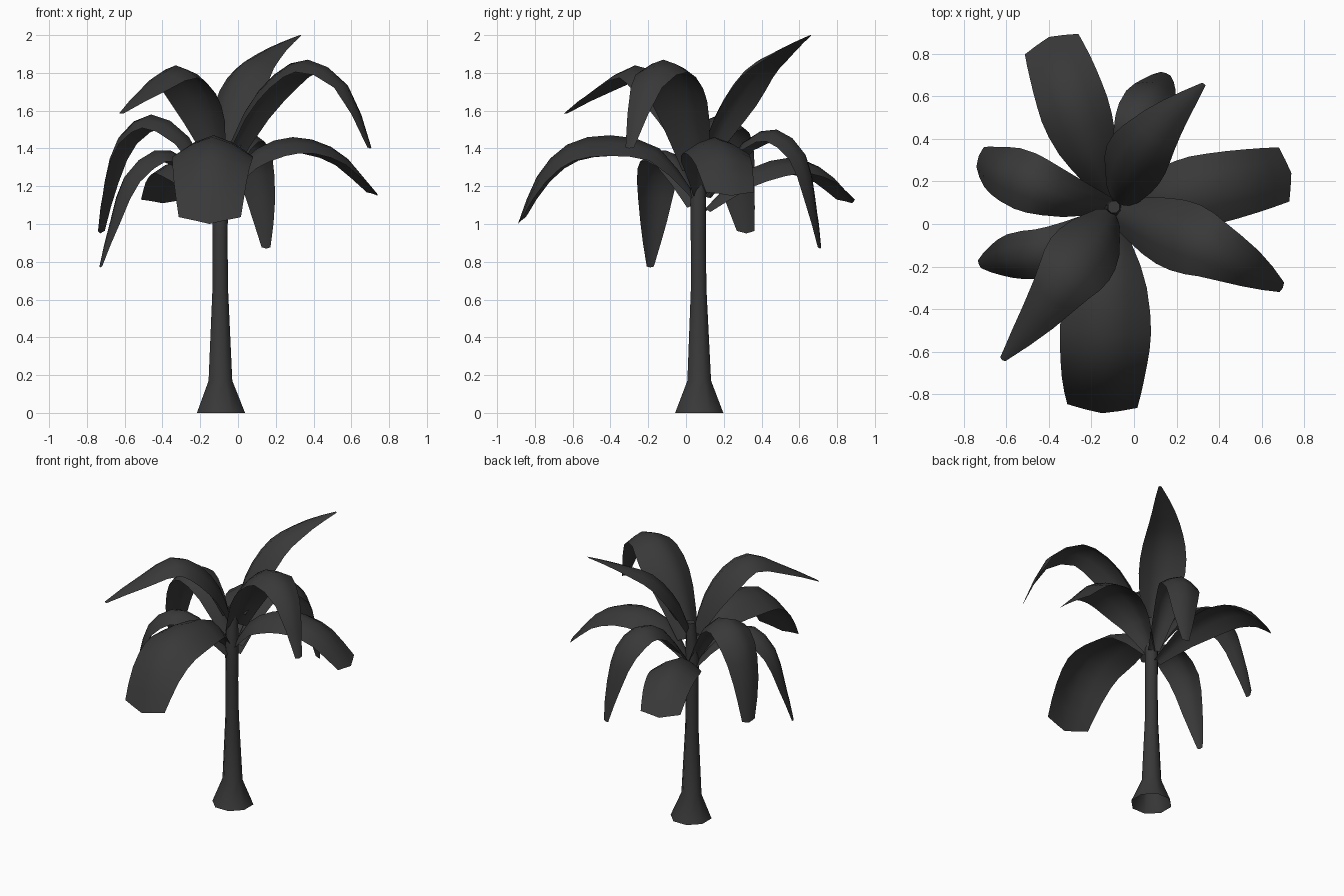
import bpy, bmesh, math
from mathutils import Vector

if "Cube" in bpy.data.objects:
    bpy.data.objects.remove(bpy.data.objects["Cube"])

dark = bpy.data.materials.new("dark_grey")
dark.diffuse_color = (0.04, 0.04, 0.04, 1)
dark.use_nodes = True
dark.node_tree.nodes["Principled BSDF"].inputs["Base Color"].default_value = dark.diffuse_color


def finish(name, bm, smooth=60):
    me = bpy.data.meshes.new(name)
    bm.to_mesh(me)
    bm.free()
    ob = bpy.data.objects.new(name, me)
    bpy.context.collection.objects.link(ob)
    me.materials.append(dark)
    bpy.ops.object.select_all(action='DESELECT')
    ob.select_set(True)
    bpy.context.view_layer.objects.active = ob
    bpy.ops.object.shade_smooth_by_angle(angle=math.radians(smooth))
    return ob


def skin(bm, rows, closed=False):
    grid = [[bm.verts.new(p) for p in row] for row in rows]
    n = len(rows[0])
    for a, b in zip(grid, grid[1:]):
        for i in range(n if closed else n - 1):
            j = (i + 1) % n
            bm.faces.new((a[i], a[j], b[j], b[i]))
    return grid


def ring(x, y, z, r, n=8):
    return [(x + r * math.cos(math.tau * (i + .5) / n),
             y + r * math.sin(math.tau * (i + .5) / n), z) for i in range(n)]


def spline(pts, t):
    # Catmull-Rom position along the points, t in 0..1
    k = min(int(t * (len(pts) - 1)), len(pts) - 2)
    u = t * (len(pts) - 1) - k
    b, c = pts[k], pts[k + 1]
    a = pts[k - 1] if k else b * 2 - c
    d = pts[k + 2] if k + 2 < len(pts) else c * 2 - b
    return 0.5 * (2 * b + (c - a) * u + (2 * a - 5 * b + 4 * c - d) * u * u
                  + (3 * b - a - 3 * c + d) * u ** 3)


def frond(name, path, width, tip, peak=0.5, base=0.08, droop=0.28, rows=10):
    pts = [Vector(p) for p in path]
    flat = pts[-1] - pts[0]
    side = Vector((flat.y, -flat.x, 0)).normalized()
    sections = []
    for r in range(rows + 1):
        t = r / rows
        p = spline(pts, t)
        tangent = (spline(pts, min(1, t + .02)) - spline(pts, max(0, t - .02))).normalized()
        normal = side.cross(tangent).normalized()
        if t < peak:
            w = base + (width - base) * math.sin(t / peak * math.pi / 2)
        else:
            w = width + (tip - width) * ((t - peak) / (1 - peak)) ** 1.6
        bend = droop * w * (1 - 0.8 * t ** 3)      # sides hang less at the tip
        back = 0.14 * tip * t ** 8                 # blunt, slightly rounded tip
        sections.append([p + side * (s * w / 2) - normal * (bend * abs(s) ** 1.5)
                         - tangent * (back * abs(s)) for s in (-1, -.5, 0, .5, 1)])
    bm = bmesh.new()
    skin(bm, sections)
    return finish(name, bm)


# Trunk with flared foot, open underneath
bm = bmesh.new()
g = skin(bm, [ring(*s) for s in (
    (-.09, .07, 0, .138), (-.093, .07, .17, .068), (-.094, .067, .65, .045),
    (-.095, .065, .9, .043), (-.095, .065, 1.18, .046), (-.095, .08, 1.42, .03))], True)
bm.faces.new(g[-1])
finish("trunk", bm)

# Fronds: path of the midrib, widest width, tip width
frond("frond_back_high", [(-.09, .1, 1.4), (-.06, .2, 1.63), (.03, .34, 1.83),
      (.16, .5, 1.925), (.33, .66, 2.0)], .31, .02, .35, .16)
frond("frond_back_wide", [(-.1, .1, 1.08), (-.19, .3, 1.27), (-.28, .54, 1.35),
      (-.35, .74, 1.28), (-.4, .88, 1.11)], .33, .27)
frond("frond_back_low", [(-.08, .1, 1.15), (-.03, .3, 1.43), (.03, .48, 1.5),
      (.09, .63, 1.37), (.13, .68, 1.13), (.15, .71, .87)], .25, .05)
frond("frond_left_back", [(-.1, .08, 1.15), (-.26, .11, 1.46), (-.46, .18, 1.58),
      (-.63, .25, 1.46), (-.7, .28, 1.22), (-.73, .32, .95)], .28, .1)
frond("frond_left_front", [(-.1, .05, 1.1), (-.27, -.06, 1.34), (-.44, -.14, 1.39),
      (-.6, -.17, 1.25), (-.67, -.18, 1.02), (-.73, -.19, .77)], .24, .04)
frond("frond_front_left_high", [(-.1, .06, 1.35), (-.14, -.01, 1.58), (-.22, -.12, 1.76),
      (-.33, -.27, 1.84), (-.46, -.45, 1.73), (-.62, -.64, 1.585)], .34, .03, .4, .13)
frond("frond_front_wide", [(-.1, .05, 1.15), (-.11, -.14, 1.4), (-.13, -.4, 1.47),
      (-.14, -.63, 1.42), (-.15, -.79, 1.25), (-.15, -.89, 1.0)], .43, .33)
frond("frond_right_high", [(-.09, .07, 1.3), (.04, .02, 1.6), (.19, -.04, 1.79),
      (.37, -.12, 1.87), (.57, -.22, 1.74), (.7, -.3, 1.4)], .34, .05, .38, .16)
frond("frond_right", [(-.09, .08, 1.15), (.06, .1, 1.37), (.29, .15, 1.46),
      (.54, .2, 1.38), (.74, .24, 1.15)], .34, .26)
